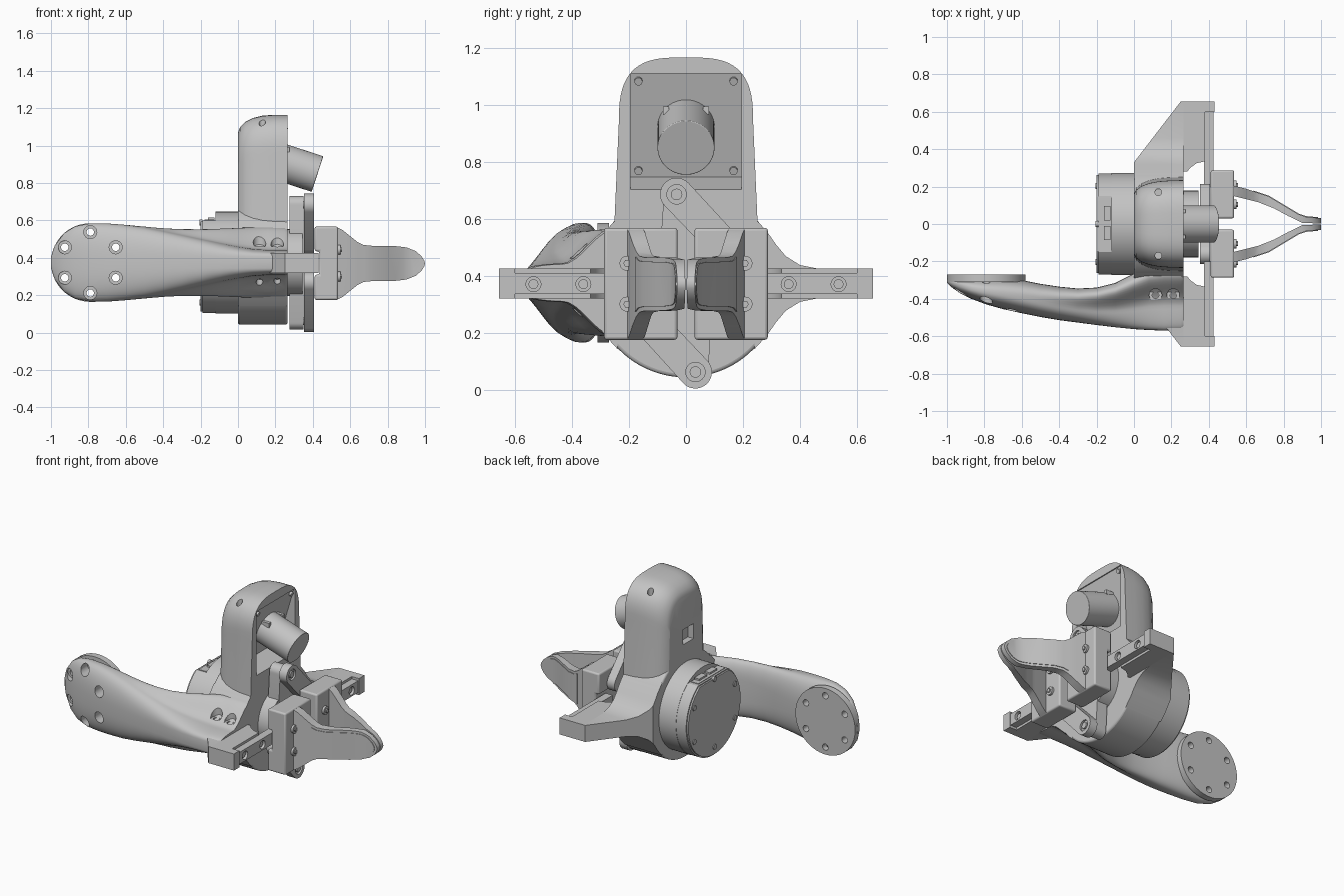
import bpy, bmesh, math
from mathutils import Vector

cube = bpy.data.objects.get("Cube")
if cube:
    bpy.data.objects.remove(cube)

grey = bpy.data.materials.new("satin grey")
grey.use_nodes = True
grey.diffuse_color = (0.55, 0.55, 0.55, 1)
grey.node_tree.nodes["Principled BSDF"].inputs["Base Color"].default_value = (0.55, 0.55, 0.55, 1)
CZ = 0.375  # height of the main axis


def loft(name, rings, smooth=30):
    """Skin a list of equal-length rings and cap both ends."""
    bm = bmesh.new()
    rows = [[bm.verts.new(p) for p in ring] for ring in rings]
    n = len(rows[0])
    for a, b in zip(rows, rows[1:]):
        for i in range(n):
            j = (i + 1) % n
            bm.faces.new((a[i], a[j], b[j], b[i]))
    bm.faces.new(rows[0])
    bm.faces.new(rows[-1])
    bmesh.ops.recalc_face_normals(bm, faces=bm.faces)
    mesh = bpy.data.meshes.new(name)
    bm.to_mesh(mesh)
    bm.free()
    obj = bpy.data.objects.new(name, mesh)
    bpy.context.collection.objects.link(obj)
    mesh.materials.append(grey)
    shade(obj, smooth)
    return obj


def shade(obj, angle=30):
    bpy.ops.object.select_all(action='DESELECT')
    obj.select_set(True)
    bpy.context.view_layer.objects.active = obj
    bpy.ops.object.shade_smooth_by_angle(angle=math.radians(angle))


def prism(name, pts, axis, lo, hi):
    """Extrude a 2D outline along one axis."""
    place = {'x': lambda a, b, t: (t, a, b), 'y': lambda a, b, t: (a, t, b), 'z': lambda a, b, t: (a, b, t)}[axis]
    return loft(name, [[place(a, b, t) for a, b in pts] for t in (lo, hi)])


def box(name, x, y, z):
    return prism(name, [(x[0], y[0]), (x[1], y[0]), (x[1], y[1]), (x[0], y[1])], 'z', *z)


def circle(a, b, r, n=48):
    return [(a + r * math.cos(math.tau * i / n), b + r * math.sin(math.tau * i / n)) for i in range(n)]


def capsule(p, q, r1, r2):
    """Outline of a bar with round ends."""
    ang = math.atan2(q[1] - p[1], q[0] - p[0]) + math.pi / 2
    arc = lambda c, r, s: [(c[0] + r * math.cos(s + math.pi * i / 16), c[1] + r * math.sin(s + math.pi * i / 16)) for i in range(17)]
    return arc(p, r1, ang) + arc(q, r2, ang + math.pi)


def carve(obj, tools, operation='DIFFERENCE'):
    for tool in tools:
        mod = obj.modifiers.new("carve", 'BOOLEAN')
        mod.operation, mod.solver, mod.object = operation, 'EXACT', tool
        bpy.context.view_layer.objects.active = obj
        bpy.ops.object.modifier_apply(modifier=mod.name)
        bpy.data.objects.remove(tool)
    shade(obj)


def soften(obj, width):
    mod = obj.modifiers.new("soft edges", 'BEVEL')
    mod.width, mod.segments, mod.limit_method = width, 3, 'ANGLE'


# Round central housing
housing = prism("housing", circle(0, CZ, 0.332, 96), 'x', 0, 0.265)
soften(housing, 0.012)

# Side arms: a flared root behind the housing front, then a slim bar
half = [(0.655, 0.425), (0.46, 0.425), (0.40, 0.437), (0.35, 0.468), (0.315, 0.51), (0.283, 0.556), (0.24, 0.603)]
low = [(y, 0.745 - z) for y, z in reversed(half)]
root_plan = [(0, 0.1), (0, 0.33), (0.25, 0.655), (0.265, 0.655), (0.265, 0.1)]
bar_plan = [(0.26, 0.28), (0.26, 0.655), (0.38, 0.655), (0.38, 0.335), (0.335, 0.325), (0.3, 0.3), (0.285, 0.28)]
for s, side in ((1, "left"), (-1, "right")):
    root = prism(side + "_arm_root", [(s * y, z) for y, z in half + low], 'x', -0.05, 0.5)
    carve(root, [prism("cutter", [(x, s * y) for x, y in root_plan], 'z', 0, 0.8)], 'INTERSECT')
    prism(side + "_arm_bar", [(x, s * y) for x, y in bar_plan], 'z', 0.32, 0.425)
    # Slide rail, end stop and screws
    ends = lambda a, b: sorted((s * a, s * b))
    rail = box(side + "_rail", (0.375, 0.425), ends(0.2, 0.61), (0.335, 0.41))
    carve(rail, [prism("cutter", circle(s * y, 0.37, 0.026), 'x', 0.405, 0.5) for y in (0.36, 0.535)])
    for y in (0.36, 0.535):
        prism(side + "_rail_screw", circle(s * y, 0.37, 0.017), 'x', 0.39, 0.415)
    box(side + "_rail_stop", (0.37, 0.43), ends(0.6, 0.655), (0.32, 0.425))

# Rear motor with flat-topped end and connectors
prism("motor_front", circle(0, CZ, 0.272, 96), 'x', -0.12, 0.02)
flat = [(y, min(z, 0.6)) for y, z in circle(0, CZ, 0.27, 96)]
prism("motor_rear", flat, 'x', -0.19, -0.12)
prism("motor_cap", [(y * 0.97, CZ + (z - CZ) * 0.97) for y, z in flat], 'x', -0.2, -0.19)
box("connector_strip", (-0.178, -0.125), (-0.14, 0.13), (0.59, 0.604))
for y in (-0.04, 0.065):
    box("connector", (-0.16, -0.125), (y - 0.045, y + 0.03), (0.58, 0.615))
for k in range(6):
    a = math.tau * (k + 0.5) / 6
    prism("motor_screw", circle(0.235 * math.cos(a), CZ + 0.215 * math.sin(a), 0.016, 20), 'x', -0.206, -0.19)


# Camera tower: arched sections growing from a rounded back
def arch(x, w, top):
    dome = []
    for i in range(33):
        a = math.pi * i / 32
        c, d = math.cos(a), math.sin(a)
        dome.append((x, math.copysign(abs(c) ** 0.6, c) * w * 0.96, top - 0.22 + 0.22 * abs(d) ** 0.75))
    return [(x, w * 1.04, 0.5)] + dome + [(x, -w * 1.04, 0.5)]


# Sloping camera recess, rear slot and two top holes are cut away
tower = loft("camera_tower", [arch(*s) for s in (
    (0, 0.17, 1.07), (0.012, 0.19, 1.1), (0.04, 0.212, 1.128), (0.08, 0.228, 1.148),
    (0.13, 0.238, 1.16), (0.19, 0.243, 1.165), (0.265, 0.245, 1.165))], 40)
carve(tower, [prism("cutter", [(0.3, 1.108), (0.258, 1.108), (0.15, 0.745), (0.3, 0.69)], 'y', -0.195, 0.195),
              box("cutter", (-0.1, 0.04), (-0.075, 0.03), (0.765, 0.86))]
      + [prism("cutter", circle(0.13, y, 0.018, 24), 'z', 1.08, 1.3) for y in (-0.17, 0.17)])

# Tilted camera barrel and the screws of its mounting face
aim = Vector((0.95, 0, -0.31)).normalized()
up = Vector((0.31, 0, 0.95)).normalized()


def tilted(name, tip, y, r, length, n):
    centre = Vector((tip[0], y, tip[1]))
    return loft(name, [[centre - aim * back + up * b + Vector((0, a, 0)) for a, b in circle(0, 0, r, n)]
                       for back in (length, 0)])


soften(tilted("camera_barrel", (0.425, 0.848), 0, 0.1, 0.25, 64), 0.003)
for y in (-0.167, 0.167):
    for x, z in ((0.169, 0.766), (0.263, 1.08)):
        tilted("panel_screw", (x, z), y, 0.014, 0.025, 20)
for y in (-0.07, 0.07):
    box("camera_clip", (0.2, 0.275), (y - 0.01, y + 0.01), (0.965, 0.993))


# Sweeping mount arm: oval at the far end, flaring into a slim lip at the housing
def section(x, yin, yout, h, lip):
    ring = []
    for i in range(64):
        a = math.tau * i / 64
        c, d = math.cos(a), math.sin(a)
        c = math.copysign(abs(c) ** 0.82, c)
        t = min(max((0.5 - c / 2 - 0.08) / 0.55, 0), 1)
        flare = (1 - 0.68 * t * t * (3 - 2 * t)) * abs(d) ** 0.35
        tall = h * ((1 - lip) * abs(d) ** 0.8 + lip * flare)
        ring.append((x, (yin + yout) / 2 + (yin - yout) / 2 * c, CZ + math.copysign(tall, d)))
    return ring


mount = loft("mount_arm", [section(*s) for s in (
    (-1, -0.29, -0.315, 0.03, 0), (-0.98, -0.29, -0.335, 0.09, 0), (-0.93, -0.29, -0.37, 0.157, 0),
    (-0.87, -0.29, -0.4, 0.194, 0), (-0.79, -0.29, -0.43, 0.21, 0), (-0.7, -0.29, -0.455, 0.209, 0),
    (-0.6, -0.3, -0.477, 0.206, 0.04), (-0.5, -0.32, -0.497, 0.204, 0.12), (-0.4, -0.335, -0.514, 0.203, 0.25),
    (-0.3, -0.345, -0.527, 0.203, 0.4), (-0.2, -0.34, -0.54, 0.205, 0.56), (-0.1, -0.315, -0.552, 0.208, 0.72),
    (0, -0.265, -0.562, 0.212, 0.87), (0.08, -0.225, -0.567, 0.214, 0.96), (0.16, -0.21, -0.57, 0.214, 1),
    (0.25, -0.21, -0.57, 0.213, 1), (0.265, -0.21, -0.56, 0.205, 1))], 40)
disc = prism("mount_disc", circle(-0.79, CZ, 0.21, 64), 'y', -0.31, -0.27)
bolts = [(-0.79 + 0.157 * math.sin(math.tau * k / 6), CZ + 0.163 * math.cos(math.tau * k / 6)) for k in range(6)]
carve(disc, [prism("cutter", circle(a, b, 0.02, 24), 'y', -0.4, -0.2) for a, b in bolts])
holes = []
for a, b in bolts:
    holes += [prism("cutter", circle(a, b, 0.02, 24), 'y', -0.6, -0.2),
              prism("cutter", circle(a, b, 0.035, 24), 'y', -0.6, -0.335)]
for x in (0.115, 0.21):
    holes += [prism("cutter", circle(x, -0.38, 0.018, 24), 'z', 0, 0.8),
              prism("cutter", circle(x, -0.38, 0.034, 24), 'z', 0.46, 0.8)]
carve(mount, holes)

# Drive disc, crank bar and two links
prism("drive_disc", circle(0, CZ, 0.178, 64), 'x', 0.26, 0.345)
top_pin, low_pin = (-0.033, 0.685), (0.033, 0.062)
prism("crank_upper", capsule((0, CZ), top_pin, 0.1, 0.045), 'x', 0.275, 0.35)
prism("crank_lower", capsule((0, CZ), low_pin, 0.1, 0.045), 'x', 0.275, 0.35)
for pin, end, side in ((top_pin, (0.16, 0.48), "left"), (low_pin, (-0.16, 0.27), "right")):
    link = prism(side + "_link", capsule(pin, end, 0.058, 0.055), 'x', 0.352, 0.405)
    carve(link, [prism("cutter", circle(*pin, 0.034, 32), 'x', 0.393, 0.5)])
    prism(side + "_pin_head", circle(*pin, 0.02, 24), 'x', 0.34, 0.404)

# Gripper fingers: curved strip trimmed to a tapering spoon outline
edge = [(0.53, 0.193), (0.56, 0.178), (0.6, 0.146), (0.64, 0.114), (0.67, 0.099), (0.72, 0.094),
        (0.84, 0.093), (0.9, 0.086), (0.95, 0.066), (0.982, 0.038), (0.996, 0.015), (1.0, 0)]


def spoon(start, k):
    pts = [(x if x < 0.9 else 0.9 + (x - 0.9) * k, h * k) for x, h in edge if x >= start]
    return [(x, 0.37 + h) for x, h in pts] + [(x, 0.37 - h) for x, h in reversed(pts[:-1])]


strip = [(0.53, 0.206), (0.6, 0.188), (0.72, 0.148), (0.8, 0.1), (0.88, 0.052), (0.92, 0.038), (1.01, 0.03),
         (1.01, 0.002), (0.9, 0.006), (0.82, 0.045), (0.75, 0.083), (0.66, 0.118), (0.53, 0.15)]
for s, side in ((1, "left"), (-1, "right")):
    finger = prism(side + "_finger", [(x, s * y) for x, y in strip], 'z', 0.1, 0.7)
    carve(finger, [prism("cutter", spoon(0.5, 1), 'y', -0.4, 0.4)], 'INTERSECT')
    pad = prism(side + "_finger_inlay", [(x, s * (y + 0.004)) for x, y in strip], 'z', 0.1, 0.7)
    carve(pad, [prism("cutter", spoon(0.64, 0.84), 'y', -0.4, 0.4)], 'INTERSECT')
    # Sliding carriage with a channel for the rail
    y0, y1 = sorted((s * 0.03, s * 0.287))
    carriage = box(side + "_carriage", (0.41, 0.535), (y0, y1), (0.175, 0.567))
    carve(carriage, [box("cutter", (0.4, 0.435), (-0.4, 0.4), (0.31, 0.435))])
    soften(carriage, 0.01)
    for y in (0.105, 0.207):
        for z in (0.3, 0.443):
            prism(side + "_finger_bolt", circle(s * y, z, 0.026, 24), 'x', 0.53, 0.548)
            prism(side + "_bolt_head", circle(s * y, z, 0.013, 6), 'x', 0.53, 0.556)
